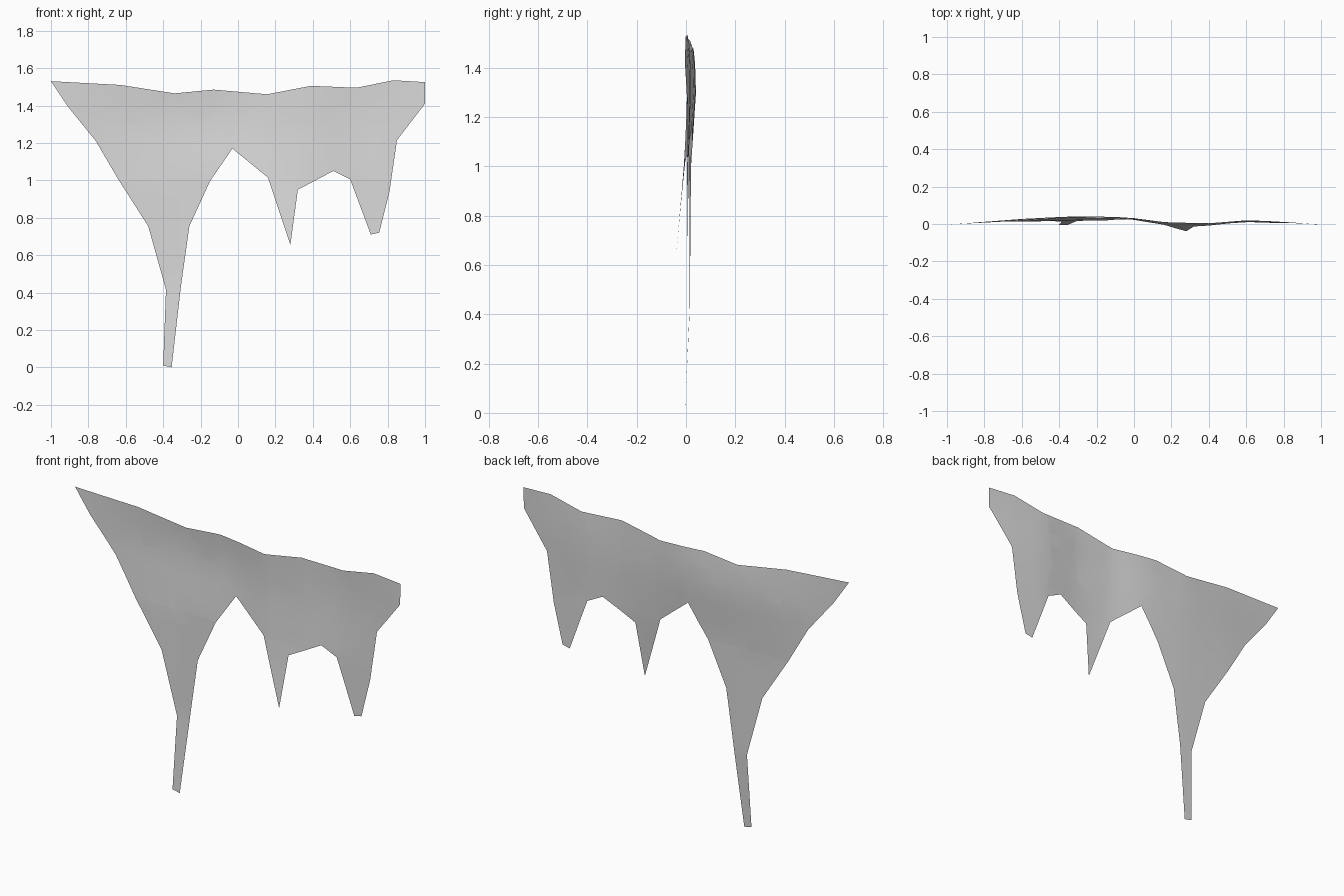
import bpy
import bmesh

default_cube = bpy.data.objects.get("Cube")
if default_cube:
    bpy.data.objects.remove(default_cube, do_unlink=True)


def make_material(name, color):
    material = bpy.data.materials.new(name)
    material.use_nodes = True
    material.diffuse_color = color
    shader = material.node_tree.nodes["Principled BSDF"]
    shader.inputs["Base Color"].default_value = color
    return material


def interpolate(points, value):
    """Piecewise linear lookup in a list of (position, result) pairs."""
    if value <= points[0][0]:
        return points[0][1]
    for (start, low), (end, high) in zip(points, points[1:]):
        if value <= end:
            return low + (high - low) * (value - start) / (end - start)
    return points[-1][1]


# Silhouette of the sheet as (x, z): wavy top edge, then the hanging drips
top_edge = [(-1, 1.53), (-.63, 1.51), (-.34, 1.465), (-.13, 1.485), (.155, 1.46),
            (.39, 1.505), (.635, 1.495), (.83, 1.535), (1, 1.525)]
left_drip = [(1, 1.41), (.85, 1.215), (.81, .94), (.755, .72), (.71, .71),
             (.6, 1.005), (.51, 1.05)]
middle_drip = [(.32, .95), (.28, .655), (.16, 1.015), (-.03, 1.17)]
long_drip = [(-.15, .995), (-.26, .755), (-.305, .435), (-.355, 0), (-.4, .01),
             (-.385, .415), (-.48, .755), (-.64, 1.005), (-.76, 1.21), (-.91, 1.395)]

# Gentle waviness across the sheet, fading towards the drip ends
wave = [(-1, -.004), (-.6, .027), (-.33, .041), (-.1, .038), (0, .031), (.17, .009),
        (.4, .004), (.62, .021), (.85, .008), (1, -.004)]
fade = [(0, -.12), (.42, .38), (1, .5), (1.3, 1), (1.42, .9), (1.54, .6)]
forward_curl = [(.65, -.042), (.9, -.02), (1, -.012), (1.25, 0)]


def sheet_depth(x, z):
    closeness = min(1, max(0, 1.3 - abs(x - .28) / .25))
    return interpolate(wave, x) * interpolate(fade, z) + interpolate(forward_curl, z) * closeness


# Fill the silhouette, facing the front, and cut it into a grid so that it can bend
bm = bmesh.new()
outline = top_edge + left_drip + middle_drip + long_drip
sheet_face = bm.faces.new([bm.verts.new((x, 0, z)) for x, z in reversed(outline)])
sheet_face.normal_update()
bmesh.ops.triangulate(bm, faces=[sheet_face])
for step in range(-9, 16):
    for point, normal in (((step / 10, 0, 0), (1, 0, 0)), ((0, 0, step / 10), (0, 0, 1))):
        bmesh.ops.bisect_plane(bm, geom=bm.verts[:] + bm.edges[:] + bm.faces[:],
                               plane_co=point, plane_no=normal, dist=.0001)
bm.normal_update()
bmesh.ops.triangulate(bm, faces=bm.faces[:])

# Bend the flat sheet into its soft waves
for vert in bm.verts:
    vert.co.y = sheet_depth(vert.co.x, vert.co.z)
for face in bm.faces:
    face.smooth = True

mesh = bpy.data.meshes.new("dripping_sheet")
bm.to_mesh(mesh)
bm.free()
mesh.materials.append(make_material("light grey", (.7, .7, .7, 1)))
dripping_sheet = bpy.data.objects.new("dripping_sheet", mesh)
bpy.context.collection.objects.link(dripping_sheet)
